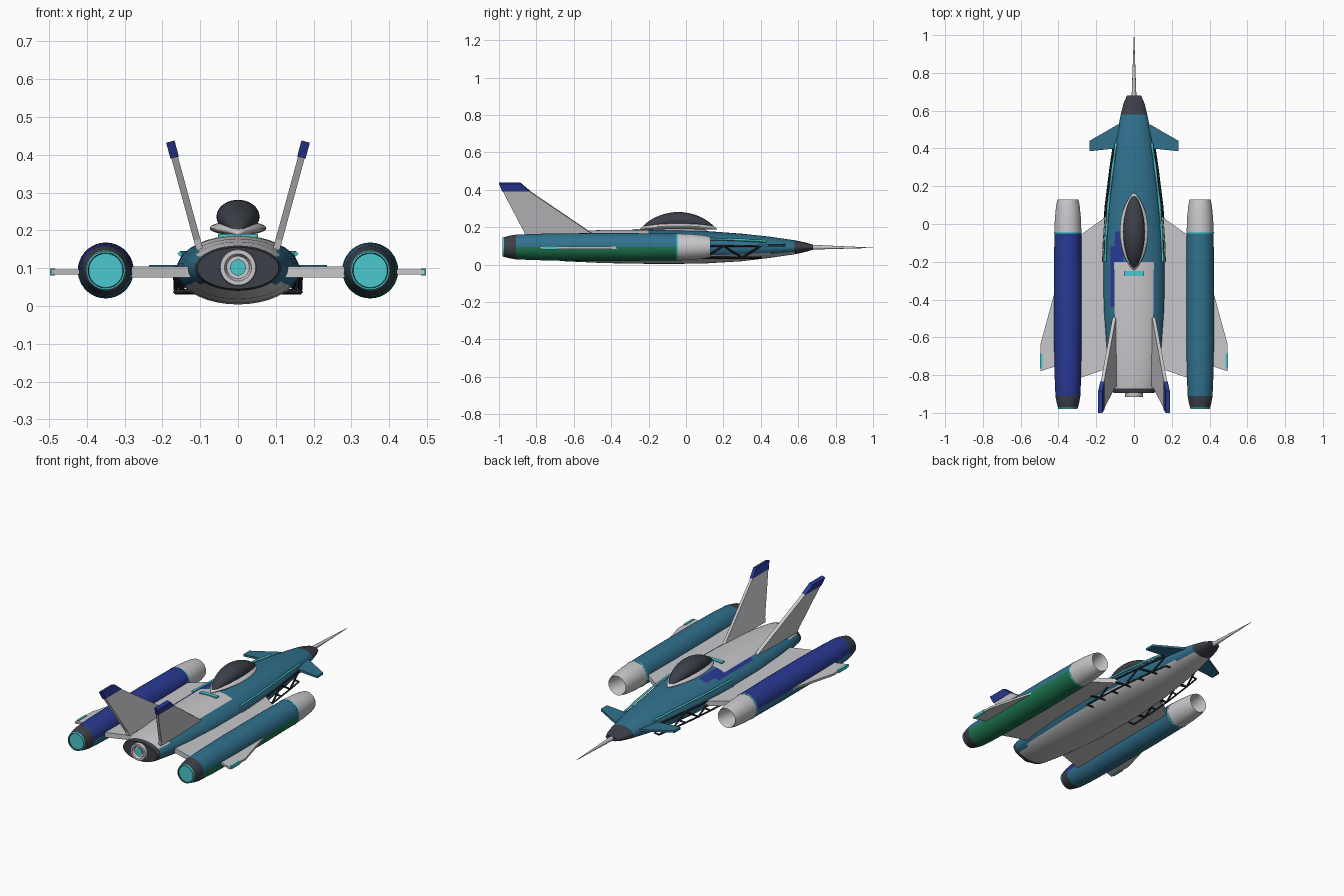
import bpy, bmesh, math
from mathutils import Vector

if "Cube" in bpy.data.objects:
    bpy.data.objects.remove(bpy.data.objects["Cube"])

COLOURS = {
    "teal": (0.03, 0.165, 0.27), "blue": (0.022, 0.042, 0.30),
    "green": (0.012, 0.18, 0.075), "light_grey": (0.58, 0.58, 0.60),
    "charcoal": (0.045, 0.05, 0.065), "cyan": (0.07, 0.58, 0.62),
    "black": (0.015, 0.016, 0.022),
}
NAMES = list(COLOURS)
MATS = []
for label, rgb in COLOURS.items():
    m = bpy.data.materials.new(label)
    m.use_nodes = True
    m.diffuse_color = (*rgb, 1)
    m.node_tree.nodes["Principled BSDF"].inputs["Base Color"].default_value = (*rgb, 1)
    MATS.append(m)


def finish(name, bm, rule, smooth=True):
    """Turn a bmesh into an object, colouring each face by rule(centre)."""
    bmesh.ops.recalc_face_normals(bm, faces=bm.faces)
    used = []
    for f in bm.faces:
        c = rule(f.calc_center_median()) if callable(rule) else rule
        if c not in used:
            used.append(c)
        f.material_index = used.index(c)
    me = bpy.data.meshes.new(name)
    bm.to_mesh(me)
    bm.free()
    for c in used:
        me.materials.append(MATS[NAMES.index(c)])
    ob = bpy.data.objects.new(name, me)
    bpy.context.collection.objects.link(ob)
    if smooth:
        bpy.ops.object.select_all(action="DESELECT")
        ob.select_set(True)
        bpy.context.view_layer.objects.active = ob
        bpy.ops.object.shade_smooth_by_angle(angle=math.radians(35))
    return ob


def loft(name, rings, rule, n=36):
    """Skin elliptical rings (y, x, z, radius_x, radius_z) along y."""
    bm = bmesh.new()
    loops = []
    for y, x, z, rx, rz in rings:
        angles = [math.tau * i / n for i in range(n)]
        loops.append([bm.verts.new((x + rx * math.cos(a), y, z + rz * math.sin(a))) for a in angles])
    for a, b in zip(loops, loops[1:]):
        for i in range(n):
            j = (i + 1) % n
            bm.faces.new((a[i], a[j], b[j], b[i]))
    bm.faces.new(loops[0])
    bm.faces.new(loops[-1])
    return finish(name, bm, rule)


def plate(name, outline, offset, rule):
    """Flat panel: outline thickened by +-offset."""
    bm = bmesh.new()
    off = Vector(offset)
    lo = [bm.verts.new(Vector(p) - off) for p in outline]
    hi = [bm.verts.new(Vector(p) + off) for p in outline]
    bm.faces.new(lo)
    bm.faces.new(hi)
    for i in range(len(lo)):
        j = (i + 1) % len(lo)
        bm.faces.new((lo[i], lo[j], hi[j], hi[i]))
    return finish(name, bm, rule, False)


def flat(name, points, z, half, rule, side):
    return plate(name, [(side * x, y, z) for x, y in points], (0, 0, half), rule)


def rods(name, paths, radius, colour):
    """Square bars along polylines."""
    cu = bpy.data.curves.new(name, "CURVE")
    cu.dimensions = "3D"
    cu.bevel_depth = radius
    cu.bevel_resolution = 0
    cu.use_fill_caps = True
    for path in paths:
        s = cu.splines.new("POLY")
        s.points.add(len(path) - 1)
        for p, co in zip(s.points, path):
            p.co = (*co, 1)
    cu.materials.append(MATS[NAMES.index(colour)])
    ob = bpy.data.objects.new(name, cu)
    bpy.context.collection.objects.link(ob)


# Fuselage stations: y, half width, top, bottom
STATIONS = [(-0.895, .108, .155, .045), (-0.87, .115, .160, .04), (-0.78, .13, .17, .03),
            (-0.65, .146, .178, .018), (-0.44, .161, .185, .008), (-0.2, .163, .187, .004),
            (-0.12, .161, .186, .004), (-0.04, .156, .185, .004), (0.1, .145, .18, .006),
            (0.3, .12, .165, .018), (0.45, .097, .149, .036), (0.58, .07, .13, .055),
            (0.64, .055, .118, .068), (0.68, .037, .106, .08)]


def hull_width(y):
    for a, b in zip(STATIONS, STATIONS[1:]):
        if a[0] <= y <= b[0]:
            return a[1] + (b[1] - a[1]) * (y - a[0]) / (b[0] - a[0])
    return 0


def hull_colour(c):
    if c.y > 0.58 or c.y < -0.87:
        return "charcoal"
    angle = math.degrees(math.atan2((c.z - 0.095) / 0.091, c.x / max(hull_width(c.y), 0.01)))
    if angle < -25 and angle > -155:
        return "light_grey"
    if c.y < -0.2 and c.z > 0.1 and abs(c.x) < 0.104:
        return "light_grey"
    inner = 128 if c.y < -0.2 else 108
    outer = 130 if c.y > -0.12 else 142
    if -0.44 < c.y < -0.04 and inner < angle < outer:
        return "blue"
    return "teal"


loft("fuselage", [(y, 0, (t + b) / 2, w, (t - b) / 2) for y, w, t, b in STATIONS], hull_colour)
loft("nose_probe", [(0.67, 0, .093, .013, .013), (1.0, 0, .09, .001, .001)], "light_grey", 12)

# Tail nozzle, recessed with a glowing core
loft("tail_nozzle", [(-0.88, 0, .102, .05, .05), (-0.915, 0, .102, .047, .047),
                     (-0.915, 0, .102, .036, .036), (-0.9, 0, .102, .03, .03),
                     (-0.9, 0, .102, .022, .022)], "light_grey", 32)
loft("tail_core", [(-0.895, 0, .102, .021, .021), (-0.905, 0, .102, .021, .021)], "cyan", 32)


# Cockpit: leaf-shaped rim and bubble
def leaf(name, y0, y1, width, base, height, power, colour):
    rings = []
    for i in range(25):
        t = -math.cos(math.pi * i / 24) * 0.999
        k = 1 - t * t
        h = max(height * k ** power, 0.001)
        rings.append(((y0 + y1) / 2 + t * (y1 - y0) / 2, 0, base + h / 2, width * k ** 0.75, h / 2))
    loft(name, rings, colour, 32)


leaf("canopy_rim", -0.245, 0.165, 0.075, 0.187, 0.038, 0.4, "light_grey")
leaf("canopy_glass", -0.24, 0.158, 0.057, 0.192, 0.089, 0.8, "charcoal")
leaf("canopy_fairing", -0.2, 0.12, 0.04, 0.17, 0.03, 0.4, "light_grey")
flat("deck_light", [(-.053, -.275), (.053, -.275), (.053, -.25), (-.053, -.25)], .186, .004, "cyan", 1)

# Engine profile: y, radius, colour of the band that ends at the point
ENGINE = [(.02, .001, "light_grey"), (.02, .045, "light_grey"), (.122, .05, "light_grey"),
          (.13, .055, "light_grey"), (.10, .062, "light_grey"), (.03, .069, "light_grey"),
          (-.042, .0715, "light_grey"), (-.042, .073, "cyan"), (-.05, .073, "cyan"),
          (-.05, .0715, "cyan"), (-.3, .074, "body"), (-.6, .0735, "body"), (-.8, .0705, "body"),
          (-.91, .066, "body"), (-.945, .06, "charcoal"), (-.972, .053, "charcoal"),
          (-.98, .051, "cyan"), (-.98, .047, "charcoal"), (-.974, .045, "charcoal"),
          (-.974, .001, "cyan")]

for side, word in ((1, "left"), (-1, "right")):
    upper, lower = ("teal", "green") if side > 0 else ("blue", "teal")

    def engine_colour(c):
        r = math.hypot(c.x - side * 0.35, c.z - 0.094)
        if c.y < -0.973:
            return "charcoal" if 0.044 < r < 0.048 else "cyan"
        if c.y < -0.91:
            return "charcoal"
        if c.y > -0.0415:
            return "light_grey"
        if c.y > -0.0505:
            return "cyan"
        return upper if c.z > 0.09 else lower

    loft(word + "_engine", [(y, side * .35, .094, r, r) for y, r, _ in ENGINE], engine_colour)

    # Wing, engine strake and canard
    flat(word + "_wing", [(.05, .1), (.16, .03), (.3, -.07), (.3, -.82), (.14, -.765), (.05, -.74)],
         .09, .014, "light_grey", side)
    flat(word + "_strake", [(.40, -.30), (.42, -.36), (.495, -.635), (.495, -.78), (.42, -.755), (.40, -.75)],
         .09, .006, "light_grey", side)
    flat(word + "_strake_light", [(.484, -.765), (.497, -.765), (.497, -.685), (.484, -.685)],
         .09, .009, "cyan", side)
    flat(word + "_canard", [(.04, .55), (.08, .53), (.236, .44), (.236, .385), (.1, .4), (.04, .4)],
         .103, .006, "teal", side)

    # Canted tail fin with painted tip
    def fin_point(y, z):
        return (side * (.107 + (z - .17) * .272), y, z)

    normal = Vector((.96, 0, -.26 * side)) if side > 0 else Vector((.96, 0, .26))
    plate(word + "_fin", [fin_point(*p) for p in
          ((-.48, .15), (-.515, .175), (-.84, .395), (-.98, .395), (-.865, .175), (-.86, .15))],
          normal * .009, "light_grey")
    plate(word + "_fin_tip", [fin_point(*p) for p in
          ((-.835, .393), (-.885, .435), (-1.0, .435), (-.983, .393))], normal * .0115, "blue")

    # Side truss: two rails with zigzag braces
    def low(y):
        return (side * (hull_width(y) + .004), y, .037)

    def high(y):
        return (side * (hull_width(y) + .004), y, .1)

    ys = [-0.2 + 0.1 * i for i in range(7)]
    zigzag = [low(y) if i % 2 else high(y) for i, y in enumerate(ys)]
    feet = [[low(y), (side * hull_width(y) * .75, y, .04)] for y in ys]
    rods(word + "_truss", [[low(y) for y in ys], [high(y) for y in ys], zigzag] + feet, .006, "black")

    # Glowing shoulder rail
    rods(word + "_shoulder_light",
         [[(side * (hull_width(y) * .94), y, .138 - max(y - .2, 0) * .06)
           for y in (-.2, -.04, .1, .3, .43)]], .007, "cyan")
